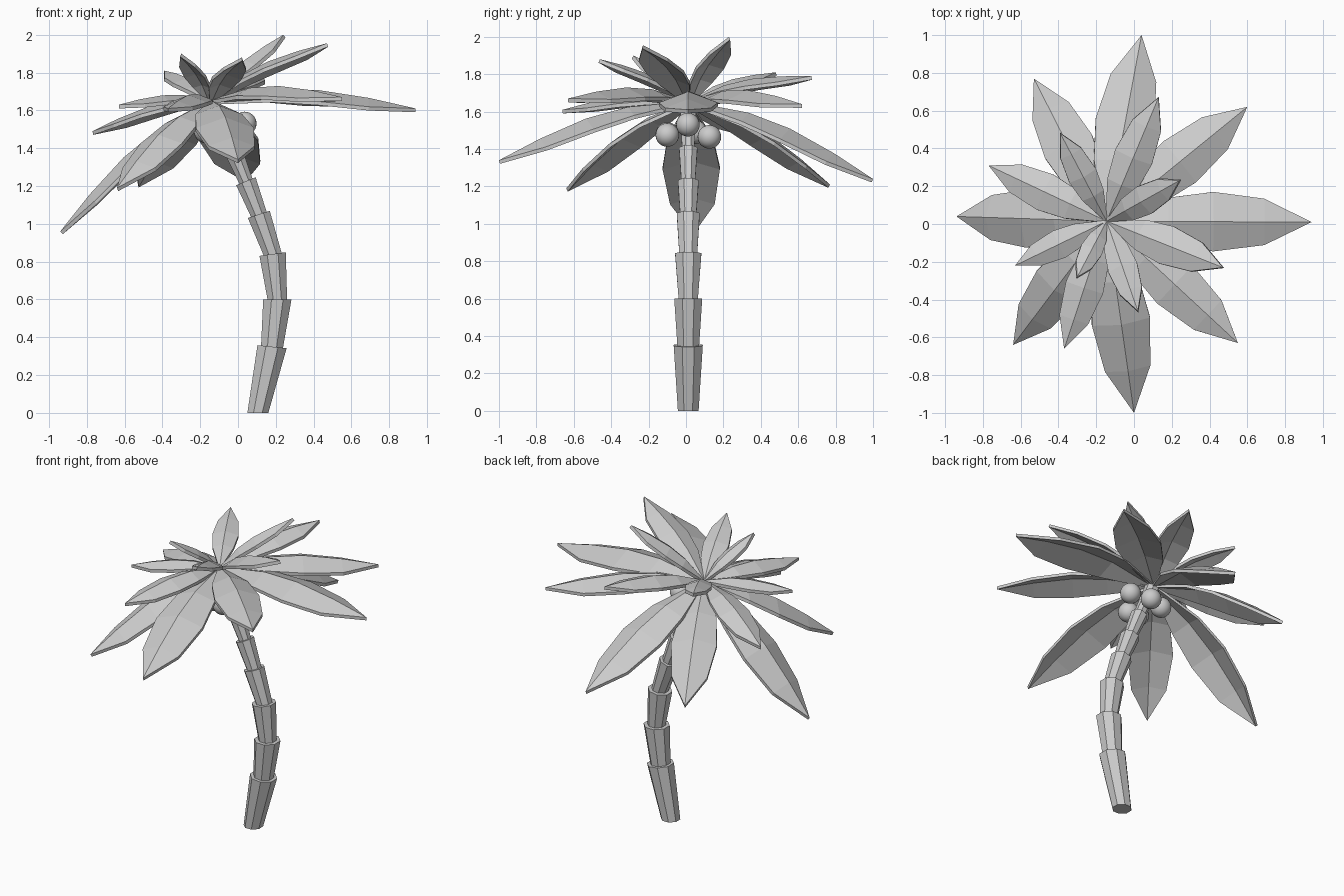
import bpy, bmesh, math
from mathutils import Vector, Matrix

cube = bpy.data.objects.get("Cube")
if cube:
    bpy.data.objects.remove(cube, do_unlink=True)

grey = bpy.data.materials.new("plain_grey")
grey.use_nodes = True
COLOUR = (0.6, 0.6, 0.6, 1)
grey.diffuse_color = COLOUR
grey.node_tree.nodes["Principled BSDF"].inputs["Base Color"].default_value = COLOUR


def add_object(name, bm):
    bmesh.ops.recalc_face_normals(bm, faces=bm.faces)
    mesh = bpy.data.meshes.new(name)
    bm.to_mesh(mesh)
    bm.free()
    mesh.materials.append(grey)
    obj = bpy.data.objects.new(name, mesh)
    bpy.context.collection.objects.link(obj)
    return obj


# Trunk: stacked octagonal sleeves, each flaring towards its top
SIDES = 8
MID_Y = 0.012


def ring(bm, x, z, tilt, radius):
    turn = Matrix.Rotation(math.radians(tilt), 3, 'Y')
    verts = []
    for i in range(SIDES):
        a = math.tau * (i + 0.5) / SIDES
        p = turn @ Vector((math.cos(a), math.sin(a), 0)) * radius
        verts.append(bm.verts.new(p + Vector((x, MID_Y, z))))
    return verts


# joints: x, z, tilt, radius of sleeve below, radius of sleeve above
joints = [
    (0.105, 0, 0, 0, 0.06),
    (0.18, 0.35, 6, 0.084, 0.063),
    (0.208, 0.60, 0, 0.081, 0.056),
    (0.183, 0.84, -8, 0.076, 0.052),
    (0.11, 1.05, -18, 0.066, 0.047),
    (0.042, 1.225, -22, 0.06, 0.04),
    (-0.03, 1.40, -25, 0.053, 0.036),
    (-0.13, 1.62, -25, 0.046, 0),
]
for n, (low, high) in enumerate(zip(joints, joints[1:])):
    bm = bmesh.new()
    a = ring(bm, *low[:3], low[4])
    b = ring(bm, *high[:3], high[3])
    for i in range(SIDES):
        j = (i + 1) % SIDES
        bm.faces.new((a[i], a[j], b[j], b[i]))
    bm.faces.new(a[::-1])
    bm.faces.new(b)
    add_object(f"trunk_section_{n + 1}", bm)

# Fruit: smooth balls hanging under the crown
fruit = [(0.035, 0.01, 1.53), (-0.03, 0.125, 1.465), (-0.17, 0.05, 1.49),
         (-0.12, -0.10, 1.48), (-0.04, -0.10, 1.475)]
for n, place in enumerate(fruit):
    bm = bmesh.new()
    bmesh.ops.create_uvsphere(bm, u_segments=24, v_segments=14, radius=0.063)
    for f in bm.faces:
        f.smooth = True
    add_object(f"coconut_{n + 1}", bm).location = place

# Fronds: ridged blades from the crown to each tip
CROWN = Vector((-0.145, 0.015, 1.655))
# along the blade: fraction, half width, arch
STATIONS = [(0, 0.07, 0), (0.3, 0.8, 0.9), (0.52, 1, 1), (0.77, 0.78, 0.6)]


def frond(name, tip):
    tip = Vector(tip)
    run = tip - CROWN
    length = run.length
    side = run.cross(Vector((0, 0, 1))).normalized()
    up = side.cross(run).normalized()
    bm = bmesh.new()
    rows = []
    for t, width, arch in STATIONS:
        w = 0.145 * length * width
        mid = CROWN + run * t + up * (0.07 * length * arch)
        edge = mid - up * (0.38 * w)
        rows.append([bm.verts.new(p) for p in (edge - side * w, mid, edge + side * w)])
    for a, b in zip(rows, rows[1:]):
        for k in (0, 1):
            bm.faces.new((a[k], a[k + 1], b[k + 1], b[k]))
    end = bm.verts.new(tip)
    for k in (0, 1):
        bm.faces.new((rows[-1][k], rows[-1][k + 1], end))
    # give the blade a thickness below its top surface
    top = list(bm.faces)
    under = bmesh.ops.duplicate(bm, geom=top + list(bm.edges) + list(bm.verts))
    twin = under["vert_map"]
    rim = [e for e in {e for f in top for e in f.edges} if len(e.link_faces) == 1]
    for v in {v for f in top for v in f.verts}:
        twin[v].co -= up * 0.02
    for e in rim:
        a, b = e.verts
        bm.faces.new((a, b, twin[b], twin[a]))
    add_object(name, bm)


lower_tips = [(0.94, 0.01, 1.61), (0.60, 0.62, 1.64), (0.04, 1.0, 1.24),
              (-0.53, 0.77, 1.21), (-0.94, 0.04, 0.96), (-0.64, -0.64, 1.19),
              (0, -1.0, 1.34), (0.55, -0.63, 1.67)]
middle_tips = [(0.13, 0.67, 1.79), (-0.77, 0.31, 1.49), (-0.63, -0.22, 1.63),
               (-0.37, -0.66, 1.61), (0.47, -0.23, 1.955)]
upper_tips = [(-0.39, 0.48, 1.81), (-0.30, -0.28, 1.90), (0.02, -0.46, 1.88),
              (0.24, 0.23, 2.0)]
for tier, tips in (("lower", lower_tips), ("middle", middle_tips), ("upper", upper_tips)):
    for n, tip in enumerate(tips):
        frond(f"{tier}_frond_{n + 1}", tip)
